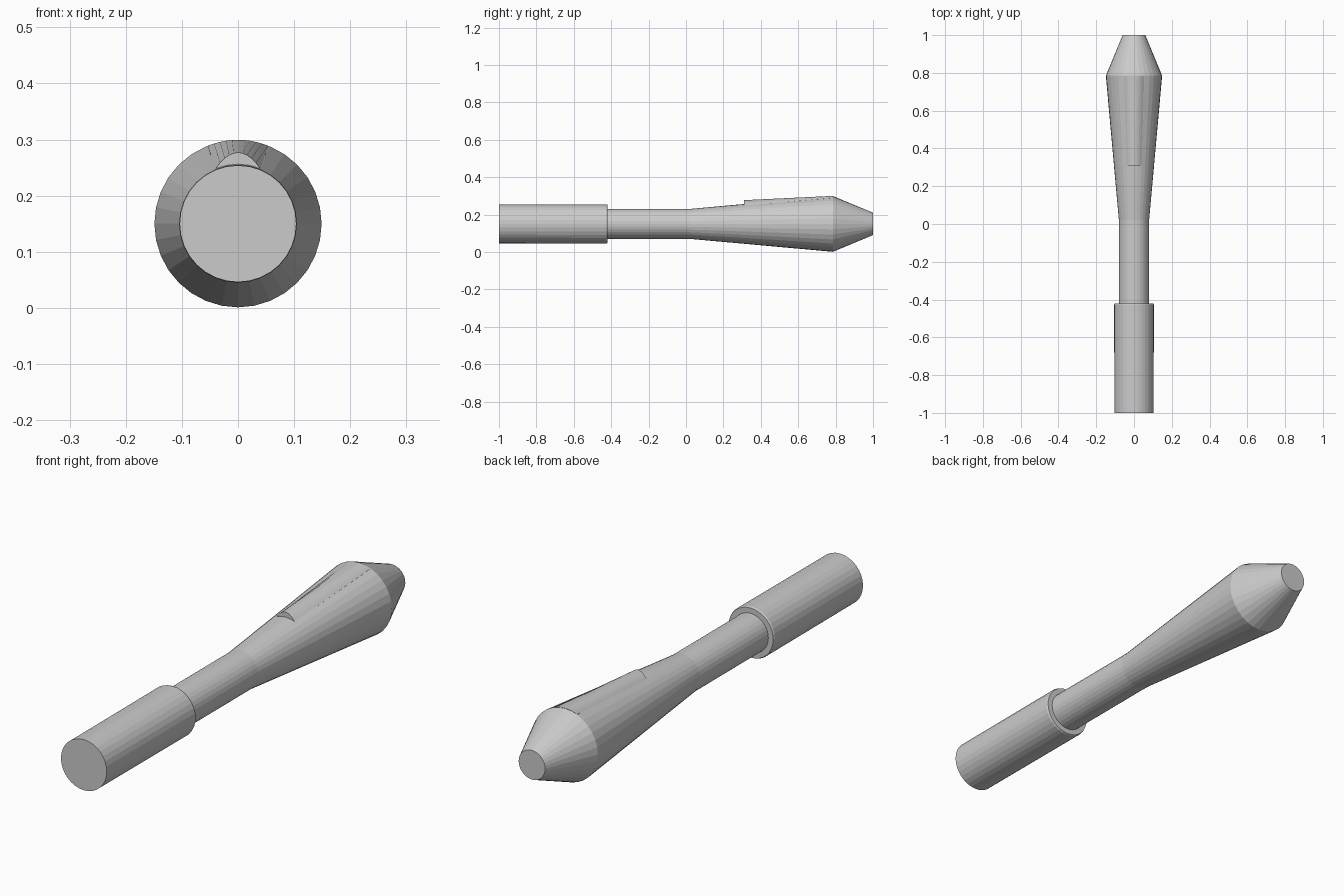
import bpy, math

if "Cube" in bpy.data.objects:
    bpy.data.objects.remove(bpy.data.objects["Cube"])

CZ = 0.15      # height of the long axis
SIDES = 32

grey = bpy.data.materials.new("plain grey")
grey.diffuse_color = (0.6, 0.6, 0.6, 1)
grey.use_nodes = True
grey.node_tree.nodes["Principled BSDF"].inputs["Base Color"].default_value = grey.diffuse_color


def make(name, verts, faces):
    me = bpy.data.meshes.new(name)
    me.from_pydata(verts, [], faces)
    me.materials.append(grey)
    ob = bpy.data.objects.new(name, me)
    bpy.context.collection.objects.link(ob)
    return ob


def lathe(name, profile):
    """Closed solid turned around the y axis from (y, radius) points."""
    n = SIDES
    verts, faces = [], []
    for y, r in profile:
        for i in range(n):
            a = 2 * math.pi * i / n
            verts.append((r * math.sin(a), y, CZ + r * math.cos(a)))
    for k in range(len(profile) - 1):
        for i in range(n):
            j = (i + 1) % n
            faces.append((k * n + i, k * n + j, (k + 1) * n + j, (k + 1) * n + i))
    faces.append(tuple(reversed(range(n))))
    faces.append(tuple(range((len(profile) - 1) * n, len(profile) * n)))
    return make(name, verts, faces)


# Thick grip sleeve, slightly chamfered at its inner end
lathe("grip", [(-1, 0.104), (-0.427, 0.105), (-0.42, 0.102)])

# Slim shaft flaring into the head, then tapering to a blunt tip
lathe("shaft_and_head", [(-0.43, 0.08), (0.02, 0.08), (0.785, 0.149), (1, 0.06)])

# Raised rib along the top of the head: domed in front, blending in at the back
N = 10


def head_z(x, r):
    return CZ + math.sqrt(r * r - x * x)


verts = []
for y, half, r, rise in ((0.31, 0.04, 0.106, 0.021), (0.783, 0.054, 0.149, 0.0005)):
    for i in range(N + 1):
        s = 2 * i / N - 1
        x = half * s
        verts.append((x, y, head_z(x, r) + rise * (1 - s * s)))
    for sx in (1, -1):      # sunk base corners
        verts.append((sx * half, y, head_z(half, r) - 0.02))
M = N + 3
faces = [(i, (i + 1) % M, M + (i + 1) % M, M + i) for i in range(M)]
faces += [tuple(reversed(range(M))), tuple(range(M, 2 * M))]
rib = make("top_rib", verts, faces)

# Consistent outward normals
import bmesh
for ob in bpy.context.collection.objects:
    bm = bmesh.new()
    bm.from_mesh(ob.data)
    bmesh.ops.recalc_face_normals(bm, faces=bm.faces)
    bm.to_mesh(ob.data)
    bm.free()
